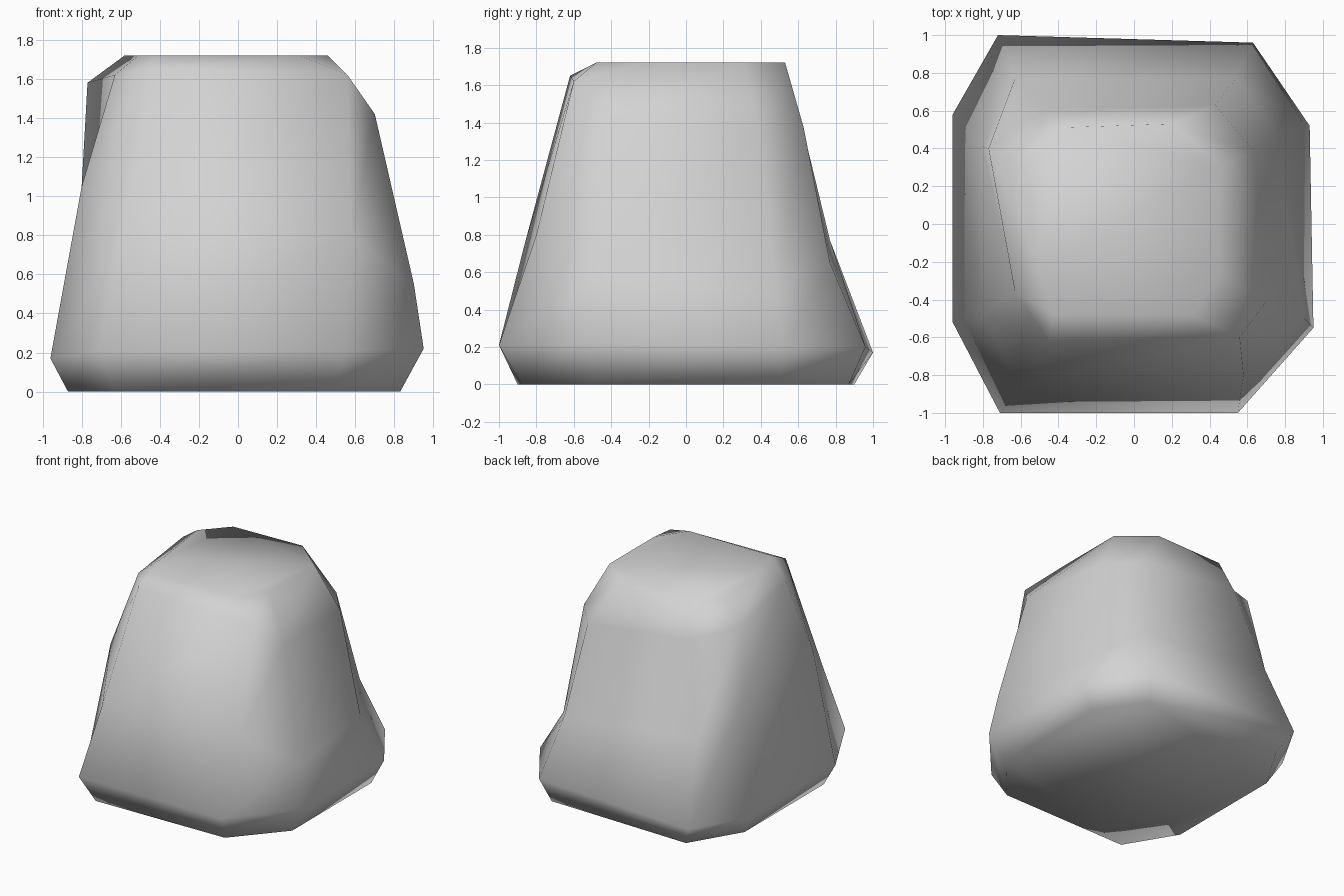
import bpy
import bmesh
from mathutils import Vector

default_cube = bpy.data.objects.get("Cube")
if default_cube:
    bpy.data.objects.remove(default_cube, do_unlink=True)


def make_material(name, color):
    material = bpy.data.materials.new(name)
    material.use_nodes = True
    material.diffuse_color = color
    shader = next(n for n in material.node_tree.nodes if n.type == 'BSDF_PRINCIPLED')
    shader.inputs["Base Color"].default_value = color
    shader.inputs["Roughness"].default_value = 0.9
    return material


def octagon(bm, z, left, right, front, back, cut_x, cut_y):
    """Ring of eight vertices: a rectangle with its corners cut off."""
    outline = [
        (left + cut_x, front), (right - cut_x, front),
        (right, front + cut_y), (right, back - cut_y),
        (right - cut_x, back), (left + cut_x, back),
        (left, back - cut_y), (left, front + cut_y),
    ]
    return [bm.verts.new((x, y, z)) for x, y in outline]


def bridge(bm, lower, upper):
    """Wall of faces between two rings."""
    count = len(lower)
    for i in range(count):
        j = (i + 1) % count
        bm.faces.new((lower[i], lower[j], upper[j], upper[i]))


# Corner order in every ring, starting at the front and turning left
(FRONT_R, FRONT_L, LEFT_F, LEFT_B,
 BACK_L, BACK_R, RIGHT_B, RIGHT_F) = range(8)

bm = bmesh.new()

# Stacked cross-sections of the boulder
base = octagon(bm, 0, -.87, .83, -.9, .9, .24, .4)
belly = octagon(bm, .2, -.96, .95, -1, .98, .3, .45)
waist = octagon(bm, .7, -.8, .84, -.83, .77, .24, .36)
shoulder = octagon(bm, 1.55, -.7, .69, -.62, .6, .23, .21)
crown = octagon(bm, 1.72, -.58, .46, -.48, .53, .15, .22)

# Uneven corners: weathered shifts away from the regular rings
nudges = [
    (base, FRONT_L, (-.09, .02, 0)),
    (base, BACK_L, (-.01, -.03, 0)),
    (belly, FRONT_R, (-.05, 0, .01)),
    (belly, FRONT_L, (-.1, 0, .01)),
    (belly, LEFT_F, (0, 0, .02)),
    (belly, LEFT_B, (-.02, -.01, 0)),
    (belly, BACK_L, (-.02, -.02, 0)),
    (belly, BACK_R, (-.06, .02, -.03)),
    (belly, RIGHT_B, (0, .05, -.03)),
    (belly, RIGHT_F, (0, .03, -.03)),
    (waist, FRONT_R, (-.04, -.03, .06)),
    (waist, FRONT_L, (-.02, .03, .1)),
    (waist, LEFT_F, (.06, -.03, -.15)),
    (waist, LEFT_B, (-.09, .07, -.18)),
    (waist, BACK_L, (-.06, 0, -.05)),
    (waist, BACK_R, (-.07, 0, .07)),
    (waist, RIGHT_B, (0, 0, .35)),
    (waist, RIGHT_F, (0, 0, .35)),
    (shoulder, FRONT_R, (.02, 0, .1)),
    (shoulder, FRONT_L, (.1, .02, .07)),
    (shoulder, LEFT_F, (.01, 0, -.13)),
    (shoulder, LEFT_B, (-.06, 0, -.17)),
    (shoulder, BACK_L, (-.03, .03, -.18)),
    (shoulder, BACK_R, (0, 0, -.08)),
    (shoulder, RIGHT_B, (-.07, .01, .03)),
    (shoulder, RIGHT_F, (.07, .05, .07)),
    (crown, BACK_L, (-.11, 0, 0)),
    (crown, BACK_R, (.03, -.02, 0)),
    (crown, RIGHT_F, (.07, .05, 0)),
]
for ring, corner, shift in nudges:
    ring[corner].co += Vector(shift)

# Walls, flat underside and flat top
rings = [base, belly, waist, shoulder, crown]
for lower, upper in zip(rings, rings[1:]):
    bridge(bm, lower, upper)
bm.faces.new(list(reversed(base)))
bm.faces.new(crown)
bmesh.ops.recalc_face_normals(bm, faces=bm.faces)

# Soft shading over the coarse facets
for face in bm.faces:
    face.smooth = True

mesh = bpy.data.meshes.new("boulder")
bm.to_mesh(mesh)
bm.free()
mesh.materials.append(make_material("stone_grey", (.65, .65, .65, 1)))
boulder = bpy.data.objects.new("boulder", mesh)
bpy.context.collection.objects.link(boulder)
